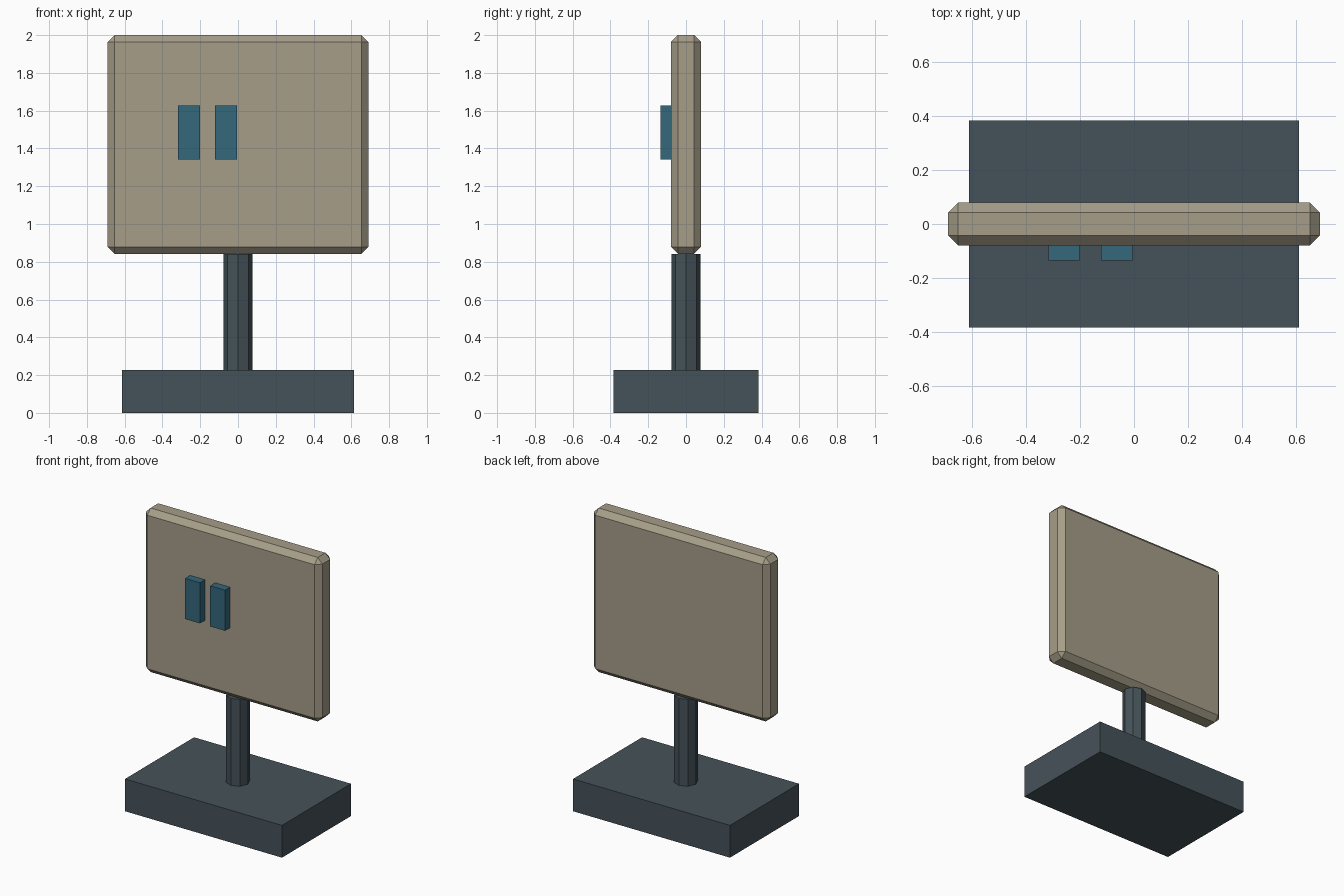
import bpy
from math import pi

if "Cube" in bpy.data.objects:
    bpy.data.objects.remove(bpy.data.objects["Cube"])


def material(name, rgb):
    m = bpy.data.materials.new(name)
    m.diffuse_color = (*rgb, 1)
    m.use_nodes = True
    m.node_tree.nodes["Principled BSDF"].inputs["Base Color"].default_value = m.diffuse_color
    return m


dark = material("dark_grey", (0.06, 0.085, 0.1))
beige = material("beige", (0.38, 0.34, 0.25))
blue = material("blue", (0.035, 0.135, 0.2))


def box(name, lo, hi, mat):
    bpy.ops.mesh.primitive_cube_add(size=1, location=[(a + b) / 2 for a, b in zip(lo, hi)])
    ob = bpy.context.object
    ob.name = name
    ob.scale = [b - a for a, b in zip(lo, hi)]
    bpy.ops.object.transform_apply(location=False, rotation=False, scale=True)
    ob.data.materials.append(mat)
    return ob


# Base block
box("base", (-0.613, -0.385, 0), (0.613, 0.385, 0.228), dark)

# Eight-sided post between base and panel
bpy.ops.mesh.primitive_cylinder_add(vertices=8, radius=0.077, depth=0.614,
                                    location=(0, 0, 0.535))
post = bpy.context.object
post.name = "post"
post.data.materials.append(dark)

# Chamfered panel
panel = box("panel", (-0.69, -0.08, 0.842), (0.69, 0.08, 2.0), beige)
bevel = panel.modifiers.new("chamfer", "BEVEL")
bevel.width = 0.037
bevel.segments = 1

# Pair of raised bars on the front of the panel
for i, x in enumerate((-0.26, -0.064)):
    box(f"front_bar_{i + 1}", (x - 0.058, -0.136, 1.341), (x + 0.058, -0.08, 1.628), blue)
